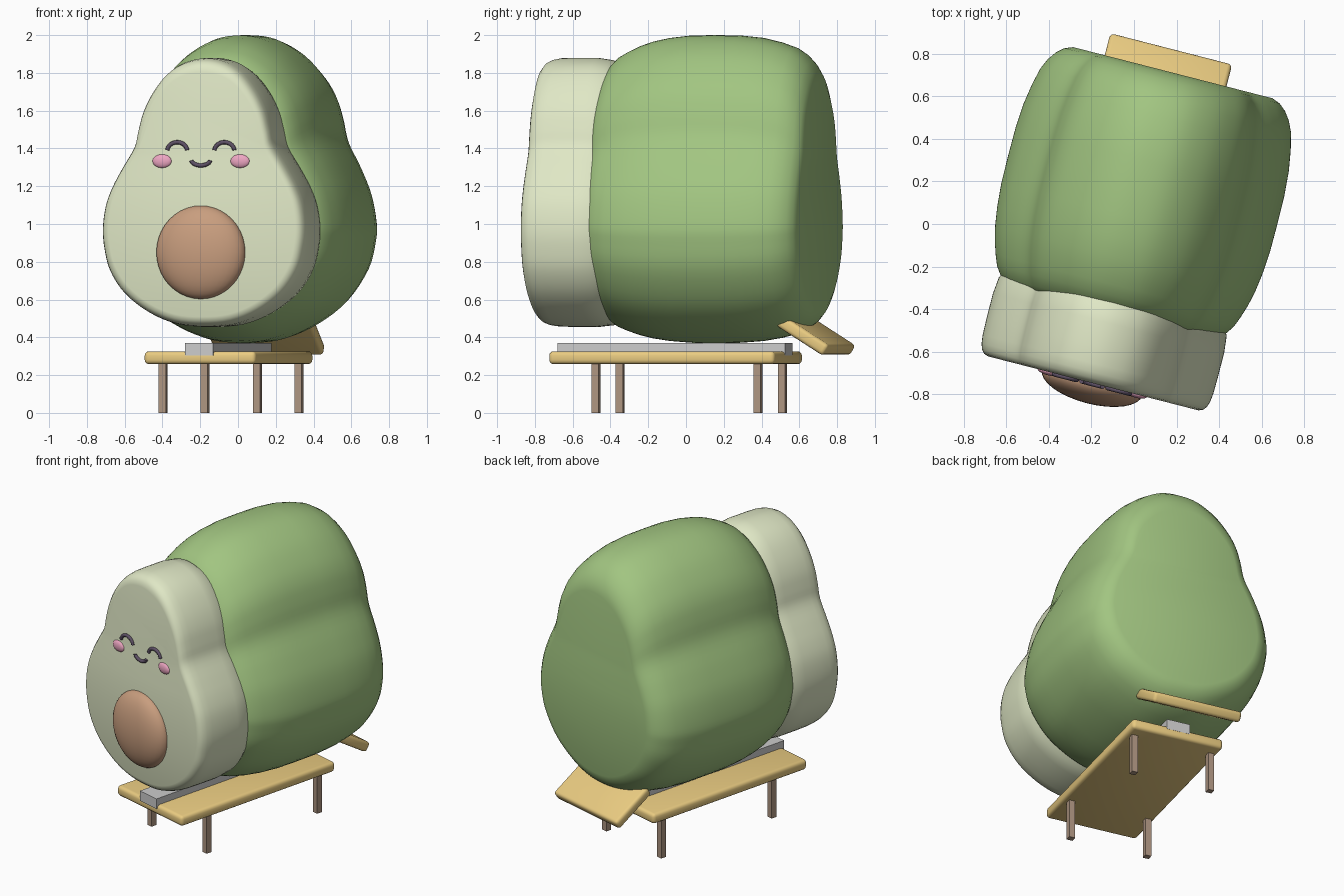
import bpy, bmesh, math
from mathutils import Matrix, Vector

if "Cube" in bpy.data.objects:
    bpy.data.objects.remove(bpy.data.objects["Cube"])

TURN = Matrix.Rotation(math.radians(-14.4), 4, 'Z')   # whole model is turned on its stand


def material(name, rgb):
    m = bpy.data.materials.new(name)
    m.diffuse_color = (*rgb, 1)
    m.use_nodes = True
    m.node_tree.nodes["Principled BSDF"].inputs["Base Color"].default_value = m.diffuse_color
    return m


GREEN = material("skin_green", (0.36, 0.56, 0.22))
CREAM = material("flesh_cream", (0.74, 0.80, 0.56))
WOOD = material("light_wood", (0.82, 0.60, 0.22))
LEG = material("leg_wood", (0.42, 0.30, 0.22))
PIT = material("pit_brown", (0.58, 0.34, 0.21))
DARK = material("face_dark", (0.11, 0.08, 0.13))
PINK = material("cheek_pink", (0.85, 0.38, 0.54))


def finish(name, bm, mat=None, angle=35):
    bmesh.ops.recalc_face_normals(bm, faces=bm.faces)
    me = bpy.data.meshes.new(name)
    bm.to_mesh(me)
    bm.free()
    ob = bpy.data.objects.new(name, me)
    bpy.context.collection.objects.link(ob)
    if mat:
        me.materials.append(mat)
    ob.matrix_world = TURN
    bpy.ops.object.select_all(action='DESELECT')
    ob.select_set(True)
    bpy.context.view_layer.objects.active = ob
    bpy.ops.object.shade_smooth_by_angle(angle=math.radians(angle))
    return ob


def catmull(pts, steps=4):
    """Smooth closed loop through the given points."""
    out, n = [], len(pts)
    for i in range(n):
        a, b, c, d = (Vector(pts[(i + k) % n]) for k in (-1, 0, 1, 2))
        for s in range(steps):
            t = s / steps
            out.append(0.5 * (2 * b + (c - a) * t + (2 * a - 5 * b + 4 * c - d) * t * t
                              + (3 * b - a - 3 * c + d) * t ** 3))
    return out


def loft(name, half, rings, mid_z, mat):
    """half: (half width, z) from top to bottom; rings: (depth y, scale)."""
    loop = catmull(half + [(-x, z) for x, z in half[-2:0:-1]])
    bm = bmesh.new()
    rows = [[bm.verts.new((p.x * s, y, mid_z + (p.y - mid_z) * s)) for p in loop]
            for y, s in rings]
    n = len(loop)
    for r0, r1 in zip(rows, rows[1:]):
        for i in range(n):
            bm.faces.new((r0[i], r0[(i + 1) % n], r1[(i + 1) % n], r1[i]))
    bm.faces.new(rows[0])
    bm.faces.new(rows[-1])
    return finish(name, bm, mat, 50)


def box(name, size, loc, mat=None, bevel=0, tilt=0):
    bm = bmesh.new()
    bmesh.ops.create_cube(bm, size=1, matrix=Matrix.Diagonal((*size, 1)))
    if bevel:
        bmesh.ops.bevel(bm, geom=bm.edges[:], offset=bevel, segments=3, profile=0.5,
                        affect='EDGES')
    bm.transform(Matrix.Translation(loc) @ Matrix.Rotation(math.radians(tilt), 4, 'X'))
    return finish(name, bm, mat)


def ellipsoid(name, radii, loc, mat):
    bm = bmesh.new()
    bmesh.ops.create_uvsphere(bm, u_segments=32, v_segments=20, radius=1)
    bm.transform(Matrix.Translation(loc) @ Matrix.Diagonal((*radii, 1)))
    return finish(name, bm, mat, 60)


def arc_tube(name, x, y, z, rx, rz, mat, r=0.011, n=14, k=8):
    """Arched tube standing on the face; negative rz hangs downward."""
    bm = bmesh.new()
    rows = []
    for i in range(n + 1):
        a = math.pi * (0.04 + 0.92 * i / n)
        c = Vector((x - rx * math.cos(a), y, z + rz * math.sin(a)))
        t = Vector((rx * math.sin(a), 0, rz * math.cos(a))).normalized()
        side = Vector((-t.z, 0, t.x))
        rows.append([bm.verts.new(c + r * (side * math.cos(2 * math.pi * j / k)
                                           + Vector((0, 1, 0)) * math.sin(2 * math.pi * j / k)))
                     for j in range(k)])
    for r0, r1 in zip(rows, rows[1:]):
        for j in range(k):
            bm.faces.new((r0[j], r0[(j + 1) % k], r1[(j + 1) % k], r1[j]))
    bm.faces.new(rows[0])
    bm.faces.new(rows[-1])
    return finish(name, bm, mat, 50)


# green barrel-shaped body
loft("green_body",
     [(0, 2.0), (.13, 1.98), (.26, 1.905), (.36, 1.80), (.42, 1.70), (.455, 1.59), (.485, 1.46),
      (.56, 1.31), (.62, 1.16), (.65, 1.0), (.645, .9), (.605, .75), (.49, .58), (.34, .465),
      (.17, .39), (0, .37)],
     [(-.44, .70), (-.425, .78), (-.397, .83), (-.35, .88), (-.3, .91), (-.24, .94), (-.17, .965),
      (-.08, .985), (.03, .998), (.16, 1), (.30, .998), (.42, .985), (.52, .96), (.6, .93),
      (.65, .895), (.69, .85), (.718, .80), (.733, .74)],
     1.05, GREEN)

# pale cut slice at the front
loft("cream_slice",
     [(0, 1.88), (.12, 1.855), (.21, 1.795), (.285, 1.70), (.335, 1.60), (.363, 1.50),
      (.385, 1.41), (.45, 1.30), (.505, 1.2), (.543, 1.1), (.56, .98), (.552, .87), (.52, .75),
      (.44, .63), (.31, .53), (.16, .47), (0, .455)],
     [(-.33, .92), (-.40, .985), (-.48, 1), (-.60, 1), (-.68, .997), (-.72, .988), (-.748, .972),
      (-.765, .945), (-.772, .91)],
     1.05, CREAM)

# pit and face
ellipsoid("pit", (.243, .10, .247), (-.005, -.77, .85), PIT)
for side, s in (("left", -1), ("right", 1)):
    arc_tube(side + "_eye", s * .129 - .004, -.776, 1.385, .055, .048, DARK)
    ellipsoid(side + "_cheek", (.052, .018, .036), (s * .213 - .004, -.77, 1.333), PINK)
arc_tube("mouth", -.004, -.776, 1.34, .052, -.03, DARK)

# bench with legs, central rail and tilted rear board
box("bench_top", (.61, 1.235, .068), (-.035, -.066, .292), WOOD, .022)
box("centre_rail", (.155, 1.243, .067), (-.036, -.069, .337))
box("rear_board", (.59, .305, .066), (-.035, .70, .41), WOOD, .02, -32)
for yname, y in (("front", -.436), ("back", .45)):
    for xname, x in (("left", -.297), ("right", .218)):
        box(f"{yname}_{xname}_leg", (.039, .039, .27), (x, y, .135), LEG)
